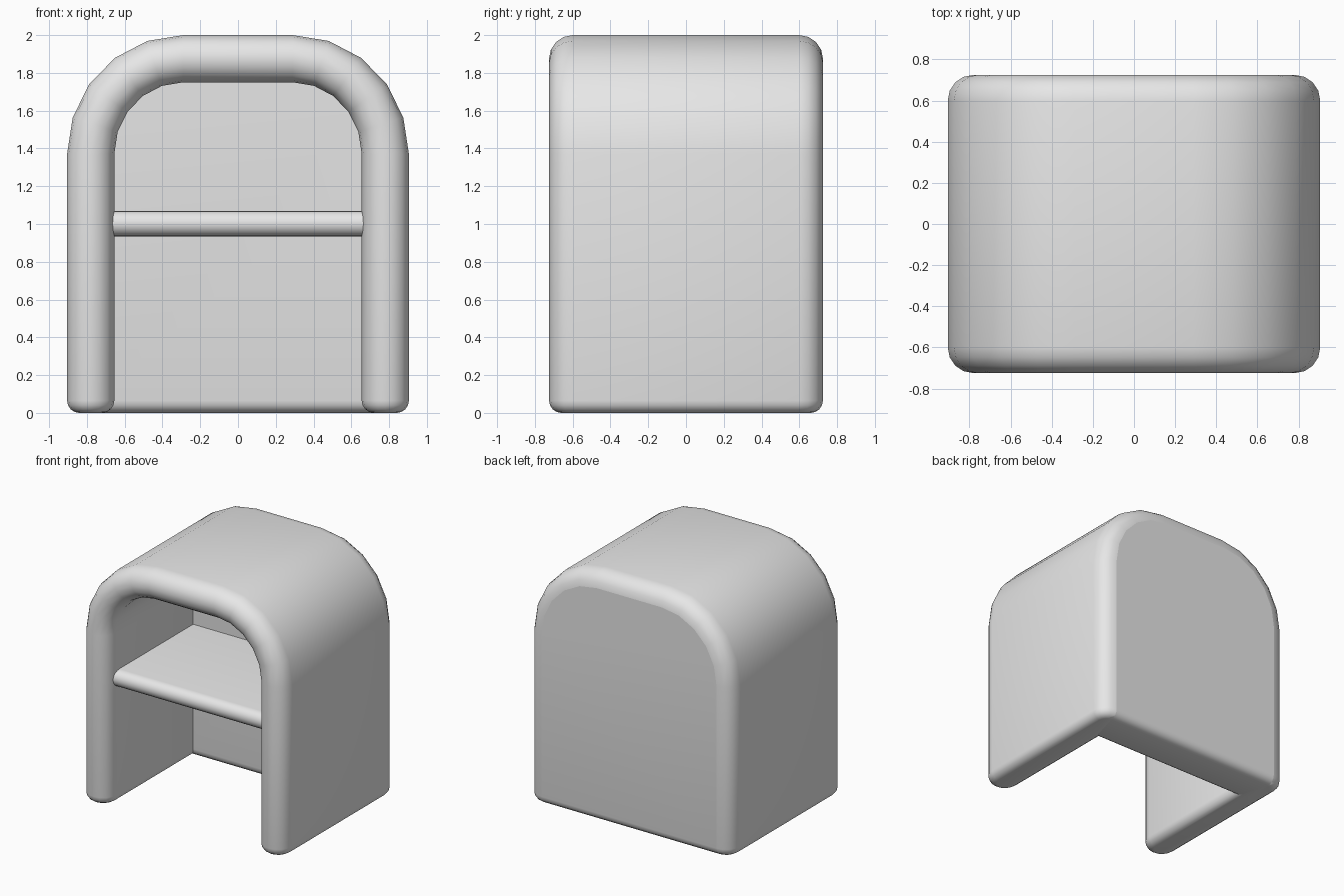
import bpy, bmesh, math
from math import sin, cos, pi, radians

cube = bpy.data.objects.get("Cube")
if cube:
    bpy.data.objects.remove(cube, do_unlink=True)

TUBE = 0.125      # half thickness of the arch wall
ROUND = 0.065     # rounding under the feet
FRONT, BACK = -0.6, 0.6   # centres of the rounded rims
PANEL = 0.365     # inner face of the back panel

grey = bpy.data.materials.new("plain grey")
grey.use_nodes = True
grey.diffuse_color = (0.8, 0.8, 0.8, 1)
grey.node_tree.nodes["Principled BSDF"].inputs["Base Color"].default_value = (0.8, 0.8, 0.8, 1)


def loft(name, rings):
    """Skin equal-length closed rings, cap both ends and shade."""
    bm = bmesh.new()
    rows = [[bm.verts.new(p) for p in ring] for ring in rings]
    n = len(rows[0])
    for a, b in zip(rows, rows[1:]):
        for i in range(n):
            j = (i + 1) % n
            bm.faces.new((a[i], a[j], b[j], b[i]))
    bm.faces.new(rows[0])
    bm.faces.new(rows[-1])
    bmesh.ops.recalc_face_normals(bm, faces=bm.faces)
    mesh = bpy.data.meshes.new(name)
    bm.to_mesh(mesh)
    bm.free()
    mesh.materials.append(grey)
    obj = bpy.data.objects.new(name, mesh)
    bpy.context.collection.objects.link(obj)
    bpy.ops.object.select_all(action="DESELECT")
    obj.select_set(True)
    bpy.context.view_layer.objects.active = obj
    bpy.ops.object.shade_smooth_by_angle(angle=radians(40))
    return obj


def arch(d, foot):
    """Arch outline offset by d from the wall's centreline, feet at the given height."""
    half = [(0.29 + (0.49 + d) * cos(a), 1.37 + (0.505 + d) * sin(a))
            for a in (radians(18 * k) for k in range(6))]
    right = [(0.78 + d, foot)] + half
    return right + [(-x, z) for x, z in reversed(right)]


# Quarter-round under the feet: (inset, height) from bottom to top
foot_steps = [(ROUND * (1 - cos(t)), ROUND * (1 - sin(t)))
              for t in (radians(90 - 22.5 * k) for k in range(5))]


def wall_section(r):
    """Wall section as (offset, y): round front rim, round outer back edge."""
    front = [(-r * cos(pi * k / 8), FRONT - r * sin(pi * k / 8)) for k in range(9)]
    back = [(r * cos(pi * k / 8), BACK + r * sin(pi * k / 8)) for k in range(5)]
    return front + back + [(-r, 0.45)]


# Arched shell: section swept up one leg, over the top and down the other
def foot_ring(side, inset, z):
    return [(side * (0.78 + d), y, z) for d, y in wall_section(TUBE - inset)]


right_foot = [foot_ring(1, t, z) for t, z in foot_steps]
left_foot = [foot_ring(-1, t, z) for t, z in reversed(foot_steps)]
section = wall_section(TUBE)
paths = [arch(d, ROUND)[1:-1] for d, y in section]
over = [[(path[i][0], y, path[i][1]) for path, (d, y) in zip(paths, section)]
        for i in range(len(paths[0]))]
loft("arched_shell", right_foot + over + left_foot)

# Back panel with rounded lower edges
layers = [(PANEL + t, z) for t, z in reversed(foot_steps)]
layers += [(BACK + TUBE - t, z) for t, z in foot_steps]
loft("back_panel", [[(x, y, z) for x, z in arch(0, foot)] for y, foot in layers])

# Shelf with a half-round front edge
SHELF_R, SHELF_Z, SHELF_Y = 0.0675, 1.0025, -0.575
nose = [(SHELF_Y - SHELF_R * sin(pi * k / 8), SHELF_Z + SHELF_R * cos(pi * k / 8)) for k in range(9)]
profile = nose + [(0.45, SHELF_Z - SHELF_R), (0.45, SHELF_Z + SHELF_R)]
loft("shelf", [[(x, y, z) for y, z in profile] for x in (-0.7, 0.7)])
